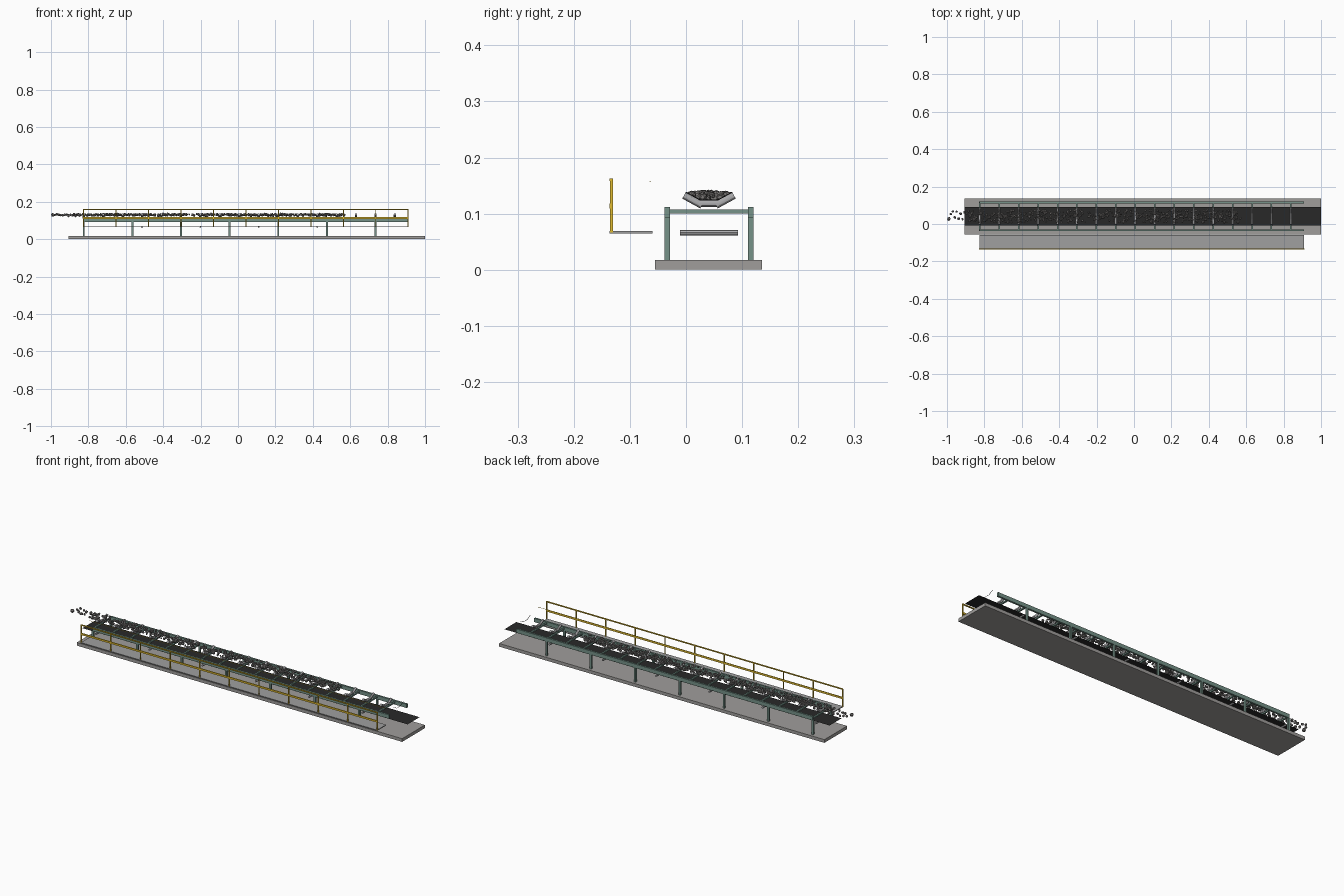
import bpy, bmesh, math, random
from mathutils import Vector, Matrix

random.seed(7)
cube = bpy.data.objects.get("Cube")
if cube:
    bpy.data.objects.remove(cube)


def material(name, r, g, b):
    m = bpy.data.materials.new(name)
    m.use_nodes = True
    m.diffuse_color = (r, g, b, 1)
    m.node_tree.nodes["Principled BSDF"].inputs["Base Color"].default_value = (r, g, b, 1)
    return m


CONCRETE = material("concrete grey", .35, .34, .33)
GREEN = material("frame green", .18, .29, .25)
STEEL = material("roller steel", .42, .42, .43)
GRATING = material("walkway grey", .35, .35, .35)
YELLOW = material("safety yellow", .75, .50, .03)
RUBBER = material("belt rubber", .022, .022, .022)
ROCK = material("ore grey", .19, .18, .175)


def finish(name, bm, mat, smooth=False):
    mesh = bpy.data.meshes.new(name)
    bm.to_mesh(mesh)
    bm.free()
    mesh.materials.append(mat)
    ob = bpy.data.objects.new(name, mesh)
    bpy.context.collection.objects.link(ob)
    if smooth:
        bpy.ops.object.select_all(action='DESELECT')
        ob.select_set(True)
        bpy.context.view_layer.objects.active = ob
        bpy.ops.object.shade_smooth_by_angle()
    return ob


def box(bm, x, y, z):
    """Box from (min, max) pairs."""
    size = Vector((x[1] - x[0], y[1] - y[0], z[1] - z[0]))
    mid = Vector((sum(x), sum(y), sum(z))) / 2
    bmesh.ops.create_cube(bm, size=1, matrix=Matrix.Translation(mid) @ Matrix.Diagonal(size).to_4x4())


def rod(bm, a, b, radius, sides=8):
    a, b = Vector(a), Vector(b)
    turn = (b - a).to_track_quat('Z', 'Y').to_matrix().to_4x4()
    bmesh.ops.create_cone(bm, cap_ends=True, segments=sides, radius1=radius, radius2=radius,
                          depth=(b - a).length, matrix=Matrix.Translation((a + b) / 2) @ turn)


X0, X1 = -.825, .91           # frame ends
MID = .041                    # conveyor centre line in y
STEP = .104                   # idler spacing
idlers = [X0 + STEP * i for i in range(17)]

# Foundation slab
bm = bmesh.new()
box(bm, (-.905, 1), (-.055, .135), (0, .017))
finish("foundation_slab", bm, CONCRETE)

# Side beams and legs
for side, name in ((-1, "right"), (1, "left")):
    y = MID + side * .0745
    span = (y - .005, y + .005)
    bm = bmesh.new()
    box(bm, (X0, X1), span, (.092, .112))
    finish("side_beam_" + name, bm, GREEN)
    bm = bmesh.new()
    for i in range(7):
        x = X0 + .26 * i
        box(bm, (x - .005, x + .005), span, (.017, .093))
    finish("legs_" + name, bm, GREEN)

# Cross beams below the idlers
bm = bmesh.new()
for x in idlers:
    box(bm, (x - .004, x + .004), (MID - .07, MID + .07), (.100, .107))
finish("cross_beams", bm, GREEN)

# Troughed carrying rollers: one flat, two tilted
bm = bmesh.new()
for x in idlers:
    rod(bm, (x, MID - .018, .118), (x, MID + .018, .118), .0065, 12)
    for s in (-1, 1):
        rod(bm, (x, MID + s * .0125, .115), (x, MID + s * .0445, .1325), .0065, 12)
finish("carrying_rollers", bm, STEEL, True)

# Return rollers and flat return belt
bm = bmesh.new()
for x in idlers[::3]:
    rod(bm, (x, MID - .052, .066), (x, MID + .052, .066), .005, 12)
finish("return_rollers", bm, STEEL, True)

bm = bmesh.new()
bmesh.ops.create_grid(bm, x_segments=1, y_segments=1, size=.5,
                      matrix=Matrix.Translation((.0475, MID, .075)) @ Matrix.Diagonal((1.905, .1, 1, 1)))
finish("return_belt", bm, RUBBER)

# Narrow troughed belt edge at the tail end
bm = bmesh.new()
profile = [(-.041, .138), (-.016, .1245), (.016, .1245), (.041, .138)]
for (ya, za), (yb, zb) in zip(profile, profile[1:]):
    rod(bm, (X1 + .002, MID + ya, za), (X1 + .002, MID + yb, zb), .0009, 6)
finish("belt_tail_edge", bm, RUBBER)

# Walkway with handrail
bm = bmesh.new()
box(bm, (X0, X1), (-.136, -.060), (.065, .069))
finish("walkway", bm, GRATING)

bm = bmesh.new()
for i in range(11):
    x = X0 + (X1 - X0) * i / 10
    box(bm, (x - .0025, x + .0025), (-.1355, -.1305), (.066, .162))
finish("handrail_posts", bm, YELLOW)

bm = bmesh.new()
box(bm, (X0, X1), (-.136, -.130), (.158, .163))
finish("top_rail", bm, YELLOW)

bm = bmesh.new()
box(bm, (X0, X1), (-.136, -.130), (.109, .118))
finish("middle_rail", bm, YELLOW)

# Emergency pull cord
bm = bmesh.new()
rod(bm, (X0, -.064, .157), (X1, -.064, .157), .001, 6)
finish("pull_cord", bm, YELLOW)


# Ore heap: jittered low-poly rocks
def rock(bm, x, y, z, r):
    squash = Matrix.Diagonal([random.uniform(.75, 1.2) for _ in range(3)] + [1])
    spin = Matrix.Rotation(random.uniform(0, math.tau), 4, Vector((random.random(), random.random(), .5)))
    made = bmesh.ops.create_icosphere(bm, subdivisions=1, radius=r,
                                      matrix=Matrix.Translation((x, y, z)) @ spin @ squash)
    mid = Vector((x, y, z))
    for v in made["verts"]:
        v.co = mid + (v.co - mid) * random.uniform(.85, 1.1)


bm = bmesh.new()
for i in range(560):
    x = random.uniform(-.88, .57)
    off = max(-.031, min(.031, random.gauss(0, .019)))
    low = .126 + max(0, abs(off) - .018) * .5
    high = .136 - abs(off) * .1
    rock(bm, x, MID + off, random.uniform(low, high), random.uniform(.005, .0085))
# Loose rocks leaving the discharge end
for i in range(11):
    rock(bm, -.885 - .105 * (i / 10), MID + random.uniform(-.02, .028),
         random.uniform(.126, .134), random.uniform(.007, .010))
finish("ore_rocks", bm, ROCK)
